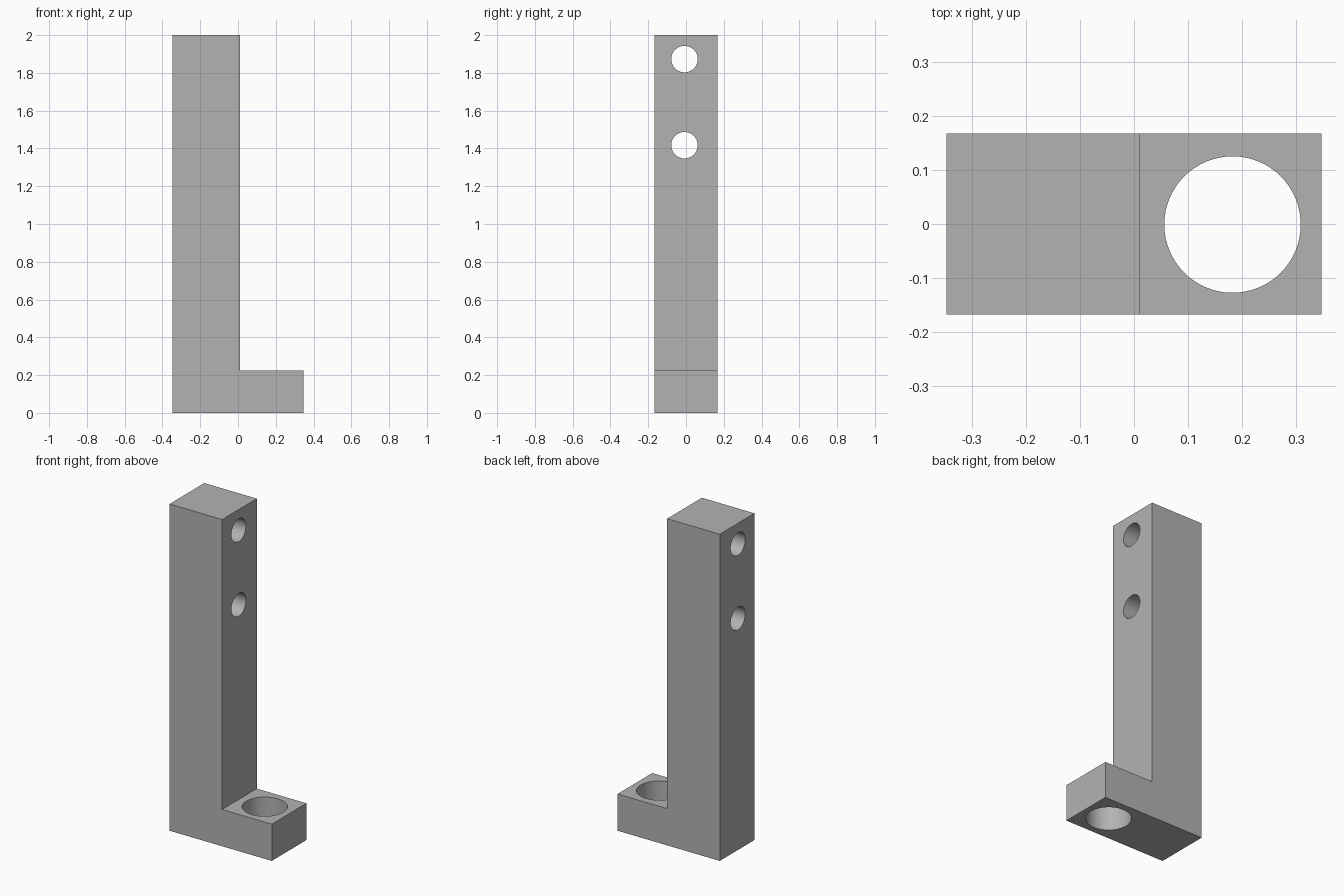
import bpy
import bmesh
from math import pi, radians

cube = bpy.data.objects.get("Cube")
if cube:
    bpy.data.objects.remove(cube, do_unlink=True)

WIDTH, DEPTH, HEIGHT = 0.692, 0.335, 2.0
INNER_X = 0.01        # inside face of the upright
FOOT_HEIGHT = 0.225

grey = bpy.data.materials.new("plain grey")
grey.use_nodes = True
colour = (0.45, 0.45, 0.45, 1)
grey.diffuse_color = colour
grey.node_tree.nodes["Principled BSDF"].inputs["Base Color"].default_value = colour

# L-shaped bracket body: side profile extruded along y
left, right = -WIDTH / 2, WIDTH / 2
profile = [(left, 0), (right, 0), (right, FOOT_HEIGHT),
           (INNER_X, FOOT_HEIGHT), (INNER_X, HEIGHT), (left, HEIGHT)]
bm = bmesh.new()
face = bm.faces.new([bm.verts.new((x, -DEPTH / 2, z)) for x, z in profile])
extruded = bmesh.ops.extrude_face_region(bm, geom=[face])["geom"]
bmesh.ops.translate(bm, vec=(0, DEPTH, 0),
                    verts=[v for v in extruded if isinstance(v, bmesh.types.BMVert)])
bmesh.ops.recalc_face_normals(bm, faces=bm.faces)
mesh = bpy.data.meshes.new("bracket")
bm.to_mesh(mesh)
bm.free()
mesh.materials.append(grey)
bracket = bpy.data.objects.new("bracket", mesh)
bpy.context.collection.objects.link(bracket)


def drill(name, location, radius, rotation=(0, 0, 0)):
    """Cut a round through hole in the bracket."""
    bpy.ops.mesh.primitive_cylinder_add(vertices=64, radius=radius, depth=0.6,
                                        location=location, rotation=rotation)
    cutter = bpy.context.object
    cutter.name = name
    cutter.hide_render = True
    cutter.data.materials.append(grey)
    bpy.context.view_layer.objects.active = bracket
    cut = bracket.modifiers.new(name, 'BOOLEAN')
    cut.operation = 'DIFFERENCE'
    cut.solver = 'EXACT'
    cut.object = cutter
    bpy.ops.object.modifier_apply(modifier=cut.name)
    bpy.data.objects.remove(cutter, do_unlink=True)


# Large vertical hole in the foot, two bolt holes through the upright
drill("foot_hole", (0.182, -0.001, FOOT_HEIGHT / 2), 0.126)
for z in (1.417, 1.873):
    drill("bolt_hole", ((left + INNER_X) / 2, -0.008, z), 0.07, (0, pi / 2, 0))

# Smooth hole walls, sharp block edges
bpy.ops.object.select_all(action='DESELECT')
bracket.select_set(True)
bpy.context.view_layer.objects.active = bracket
bpy.ops.object.shade_smooth_by_angle(angle=radians(30))
